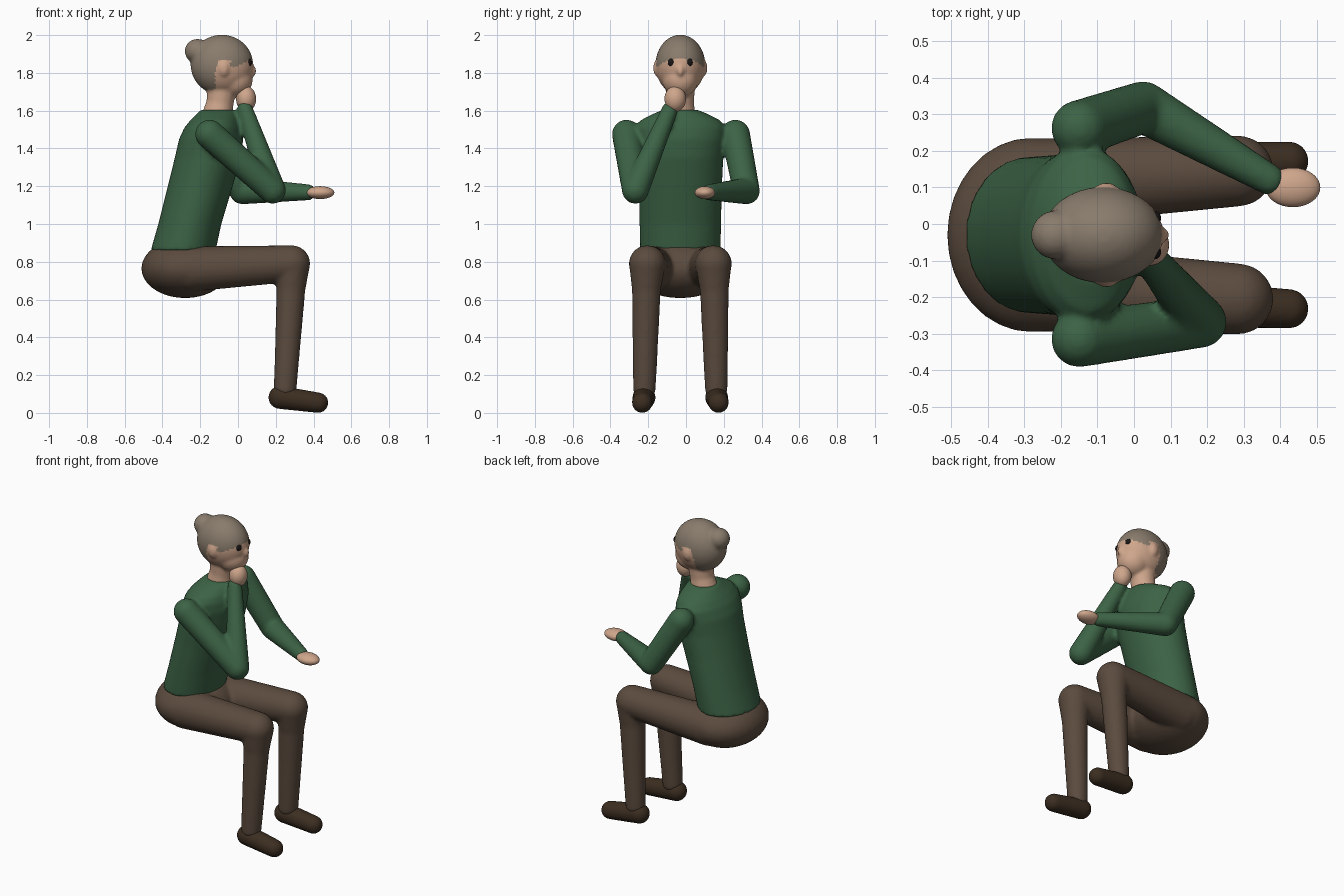
import bpy, bmesh, math
from mathutils import Matrix, Vector

if "Cube" in bpy.data.objects:
    bpy.data.objects.remove(bpy.data.objects["Cube"])

MID = -0.03  # y of the body's plane of symmetry


def material(name, rgb):
    m = bpy.data.materials.new(name)
    m.diffuse_color = (*rgb, 1)
    m.use_nodes = True
    m.node_tree.nodes["Principled BSDF"].inputs["Base Color"].default_value = m.diffuse_color
    return m


GREEN = material("green_knit", (0.045, 0.125, 0.06))
BROWN = material("brown_cloth", (0.105, 0.07, 0.048))
DARK = material("dark_leather", (0.045, 0.027, 0.015))
SKIN = material("skin", (0.62, 0.38, 0.26))
HAIR = material("grey_hair", (0.25, 0.2, 0.15))
BLACK = material("eye_black", (0.01, 0.008, 0.008))


def ball(bm, centre, radii):
    mat = Matrix.Translation(centre) @ Matrix.Diagonal((*radii, 1))
    bmesh.ops.create_uvsphere(bm, u_segments=32, v_segments=20, radius=1, matrix=mat)


def limb(bm, joints):
    """Rounded tube through (x, y, z, radius) joints."""
    for j in joints:
        ball(bm, j[:3], (j[3],) * 3)
    for a, b in zip(joints, joints[1:]):
        p, q = Vector(a[:3]), Vector(b[:3])
        d = q - p
        mat = Matrix.Translation((p + q) / 2) @ d.to_track_quat('Z', 'Y').to_matrix().to_4x4()
        bmesh.ops.create_cone(bm, cap_ends=True, segments=32, radius1=a[3], radius2=b[3],
                              depth=d.length, matrix=mat)


def loft(bm, stations, n=40):
    """Stack of horizontal ellipses (z, centre x, radius x, radius y)."""
    rings = []
    for z, cx, rx, ry in stations:
        rings.append([bm.verts.new((cx + rx * math.cos(2 * math.pi * i / n),
                                    MID + ry * math.sin(2 * math.pi * i / n), z)) for i in range(n)])
    for a, b in zip(rings, rings[1:]):
        for i in range(n):
            k = (i + 1) % n
            bm.faces.new((a[i], a[k], b[k], b[i]))
    bm.faces.new(rings[0][::-1])
    bm.faces.new(rings[-1])


def finish(name, bm, mats, voxel=0.012, smooth=4):
    """Weld overlapping solids into one soft skin."""
    me = bpy.data.meshes.new(name)
    bm.to_mesh(me)
    bm.free()
    ob = bpy.data.objects.new(name, me)
    bpy.context.collection.objects.link(ob)
    if voxel:
        r = ob.modifiers.new("weld", 'REMESH')
        r.mode = 'VOXEL'
        r.voxel_size = voxel
        s = ob.modifiers.new("soften", 'SMOOTH')
        s.factor = 0.5
        s.iterations = smooth
        dg = bpy.context.evaluated_depsgraph_get()
        ob.data = bpy.data.meshes.new_from_object(ob.evaluated_get(dg))
        ob.modifiers.clear()
    ob.data.materials.clear()
    for m in mats:
        ob.data.materials.append(m)
    for p in ob.data.polygons:
        p.use_smooth = True
        p.material_index = 0
    return ob


def mirrored(joints, side):
    """Left-side joints, flipped to the right when side is -1."""
    return [(x, MID + side * (y - MID), z, r) for x, y, z, r in joints]


# sweater: leaning torso and two bent arms
bm = bmesh.new()
loft(bm, [(0.86, -0.29, 0.172, 0.213), (1.0, -0.255, 0.167, 0.216), (1.2, -0.2, 0.172, 0.22),
          (1.35, -0.16, 0.175, 0.228), (1.45, -0.142, 0.17, 0.24), (1.51, -0.132, 0.152, 0.24),
          (1.55, -0.122, 0.13, 0.21), (1.585, -0.112, 0.105, 0.14), (1.605, -0.107, 0.09, 0.09)])
limb(bm, [(-0.15, -0.315, 1.475, 0.077), (0.183, -0.268, 1.178, 0.071), (0.037, -0.085, 1.605, 0.043)])
limb(bm, [(-0.15, 0.262, 1.475, 0.077), (0.025, 0.32, 1.175, 0.071), (0.37, 0.122, 1.168, 0.043)])
finish("sweater", bm, [GREEN])

# trousers: pelvis with thighs and shins
bm = bmesh.new()
ball(bm, (-0.28, MID, 0.765), (0.232, 0.267, 0.157))
for side in (1, -1):
    limb(bm, mirrored([(-0.25, 0.115, 0.762, 0.12), (0.285, 0.145, 0.79, 0.097),
                       (0.28, 0.15, 0.65, 0.076), (0.25, 0.16, 0.13, 0.06)], side))
finish("trousers", bm, [BROWN])

# shoes
for side, word in ((1, "left"), (-1, "right")):
    bm = bmesh.new()
    limb(bm, mirrored([(0.222, 0.162, 0.082, 0.061), (0.424, 0.172, 0.054, 0.054)], side))
    finish(word + "_shoe", bm, [DARK], 0.01, 2)

# hands
bm = bmesh.new()
ball(bm, (0.043, -0.057, 1.662), (0.053, 0.057, 0.068))
finish("right_hand", bm, [SKIN], 0)
bm = bmesh.new()
ball(bm, (0.435, 0.1, 1.166), (0.075, 0.054, 0.034))
finish("left_hand", bm, [SKIN], 0)

# head: skull, jaw, nose, ears, neck and hair bun in one skin
bm = bmesh.new()
ball(bm, (-0.085, MID, 1.842), (0.166, 0.132, 0.16))
ball(bm, (-0.02, MID, 1.765), (0.098, 0.095, 0.095))
ball(bm, (0.072, MID, 1.81), (0.026, 0.02, 0.03))
for side in (1, -1):
    ball(bm, (-0.075, MID + side * 0.125, 1.825), (0.03, 0.018, 0.042))
limb(bm, [(-0.11, MID, 1.57, 0.082), (-0.095, MID, 1.64, 0.072), (-0.085, MID, 1.74, 0.078)])
ball(bm, (-0.215, MID, 1.915), (0.067, 0.067, 0.065))
head = finish("head", bm, [SKIN, HAIR], 0.01, 3)
for p in head.data.polygons:
    x, y, z = p.center
    hairline = 1.83 + 0.45 * max(0, x + 0.02) if x > -0.12 else 1.71
    ear = abs(x + 0.075) < 0.035 and abs(z - 1.825) < 0.045 and abs(y - MID) > 0.11
    p.material_index = int(z > hairline and not ear)

# eyes
for side, word in ((1, "left"), (-1, "right")):
    bm = bmesh.new()
    ball(bm, (0.058, MID + side * 0.046, 1.855), (0.016, 0.02, 0.022))
    finish(word + "_eye", bm, [BLACK], 0)
